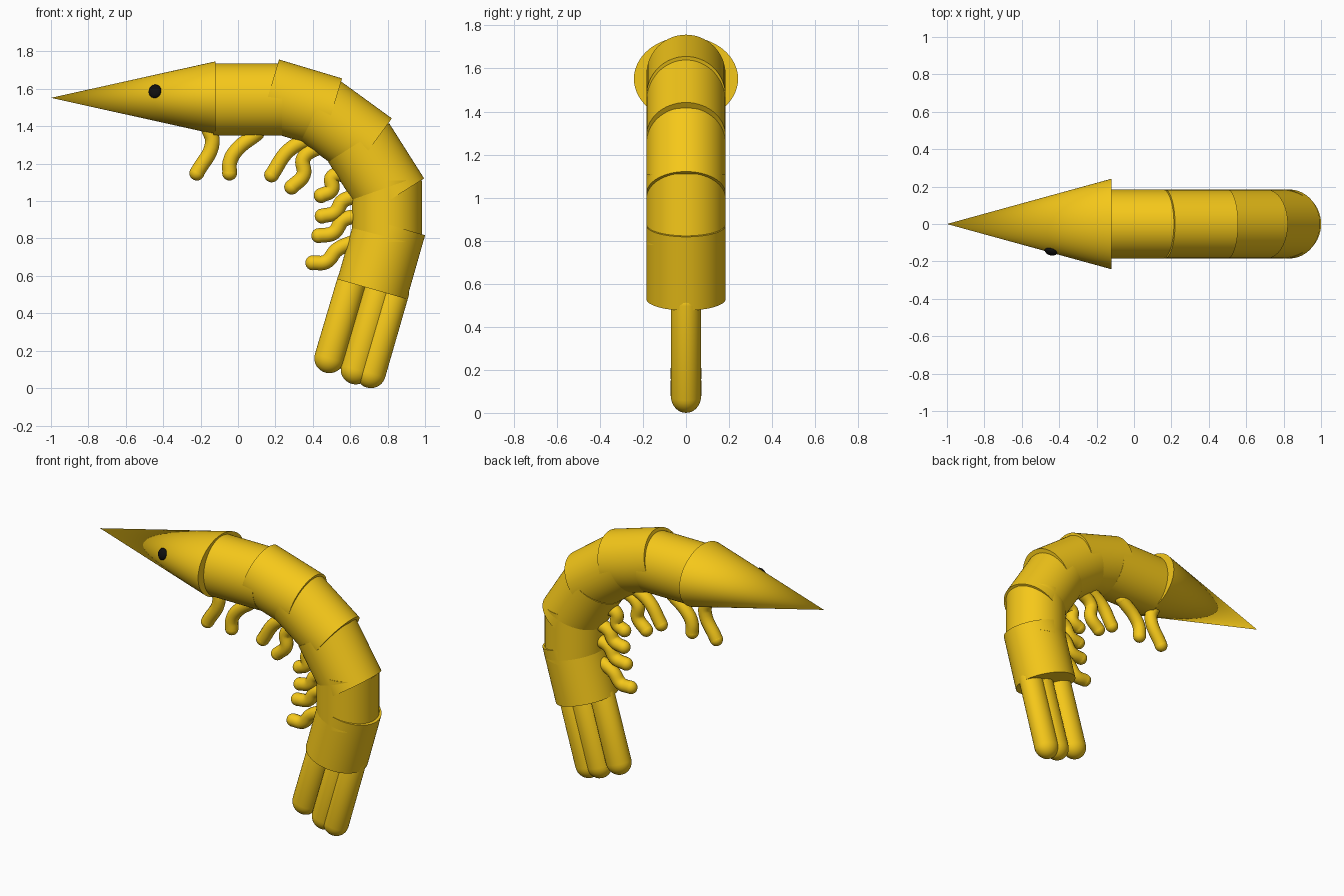
import bpy, math
from mathutils import Vector

if "Cube" in bpy.data.objects:
    bpy.data.objects.remove(bpy.data.objects["Cube"])


def material(name, color):
    m = bpy.data.materials.new(name)
    m.diffuse_color = color
    m.use_nodes = True
    m.node_tree.nodes["Principled BSDF"].inputs["Base Color"].default_value = m.diffuse_color
    return m


SHELL = material("golden_shell", (0.92, 0.58, 0.01, 1))
DARK = material("eye_black", (0.005, 0.005, 0.005, 1))


def finish(name, mat):
    ob = bpy.context.object
    ob.name = name
    ob.data.materials.clear()
    ob.data.materials.append(mat)
    bpy.ops.object.transform_apply(location=False, rotation=False, scale=True)
    bpy.ops.object.shade_smooth_by_angle(angle=math.radians(35))
    return ob


def tapered(name, p, q, r_plane, r_side, top=1.0):
    """Elliptical cylinder or cone between two (x, z) points in the y = 0 plane."""
    dx, dz = q[0] - p[0], q[1] - p[1]
    bpy.ops.mesh.primitive_cone_add(
        vertices=64, radius1=1, radius2=top, depth=1,
        location=((p[0] + q[0]) / 2, 0, (p[1] + q[1]) / 2),
        rotation=(0, math.atan2(dx, dz), 0))
    bpy.context.object.scale = (r_plane, r_side, math.hypot(dx, dz))
    return finish(name, SHELL)


def capsule(name, p, length, angle, r_plane, r_side):
    """Round-ended rod whose lower ball sits at p and which rises along angle."""
    bpy.ops.mesh.primitive_uv_sphere_add(segments=32, ring_count=16, radius=1,
                                         location=(p[0], 0, p[1]), rotation=(0, angle, 0))
    ob = bpy.context.object
    for v in ob.data.vertices:
        if v.co.z > 0.01:
            v.co.z += length / r_plane
    ob.scale = (r_plane, r_side, r_plane)
    return finish(name, SHELL)


def leg(name, pts, r=0.04):
    """Bent tube through (x, z) points with a ball at each end."""
    cu = bpy.data.curves.new(name, 'CURVE')
    cu.dimensions = '3D'
    cu.bevel_depth = r
    cu.bevel_resolution = 5
    cu.resolution_u = 8
    sp = cu.splines.new('BEZIER')
    sp.bezier_points.add(len(pts) - 1)
    for bp, (x, z) in zip(sp.bezier_points, pts):
        bp.co = (x, 0, z)
        bp.handle_left_type = bp.handle_right_type = 'AUTO'
    tube = bpy.data.objects.new(name, cu)
    bpy.context.collection.objects.link(tube)
    bpy.ops.object.select_all(action='DESELECT')
    tube.select_set(True)
    bpy.context.view_layer.objects.active = tube
    bpy.ops.object.convert(target='MESH')
    tube = bpy.context.object
    balls = []
    for x, z in (pts[0], pts[-1]):
        bpy.ops.mesh.primitive_uv_sphere_add(segments=20, ring_count=12, radius=r, location=(x, 0, z))
        balls.append(bpy.context.object)
    for o in balls:
        o.select_set(True)
    tube.select_set(True)
    bpy.context.view_layer.objects.active = tube
    bpy.ops.object.join()
    return finish(name, SHELL)


# Head cone
tapered("head", (-0.12, 1.552), (-1.0, 1.552), 0.195, 0.242, top=0)

# Overlapping body segments along the curl
segments = [
    ((-0.13, 1.543), (0.235, 1.543), 0.193),
    ((0.164, 1.572), (0.501, 1.471), 0.193),
    ((0.426, 1.492), (0.709, 1.286), 0.193),
    ((0.645, 1.313), (0.832, 1.018), 0.193),
    ((0.797, 1.11), (0.797, 0.78), 0.187),
    ((0.815, 0.871), (0.717, 0.529), 0.193),
]
for i, (p, q, r) in enumerate(segments, 1):
    tapered(f"body_segment_{i}", p, q, r, 0.184)

# Tail fan rods
for side, p, length in (("inner", (0.488, 0.16), 0.42),
                        ("middle", (0.629, 0.10), 0.45),
                        ("outer", (0.710, 0.08), 0.44)):
    capsule(f"tail_rod_{side}", p, length, math.radians(16.3), 0.08, 0.071)

# Small bent legs along the belly
legs = [
    [(-0.16, 1.39), (-0.137, 1.315), (-0.22, 1.15)],
    [(0.10, 1.36), (-0.01, 1.27), (-0.043, 1.21), (-0.045, 1.15)],
    [(0.39, 1.34), (0.27, 1.27), (0.18, 1.14)],
    [(0.46, 1.30), (0.35, 1.23), (0.35, 1.14), (0.287, 1.075)],
    [(0.59, 1.14), (0.505, 1.13), (0.50, 1.06), (0.445, 1.03)],
    [(0.66, 1.03), (0.56, 1.00), (0.52, 0.94), (0.45, 0.92)],
    [(0.66, 0.92), (0.565, 0.90), (0.51, 0.83), (0.432, 0.815)],
    [(0.64, 0.79), (0.53, 0.74), (0.47, 0.675), (0.40, 0.67)],
]
for i, pts in enumerate(legs, 1):
    leg(f"leg_{i}", pts)

# Single flattened eye on the front side
normal = Vector((-0.26, -0.93, 0.26))
bpy.ops.mesh.primitive_uv_sphere_add(segments=24, ring_count=12, radius=1,
                                     location=(-0.444, -0.146, 1.587))
eye = bpy.context.object
eye.rotation_euler = normal.to_track_quat('Z', 'Y').to_euler()
eye.scale = (0.035, 0.037, 0.02)
finish("eye", DARK)
